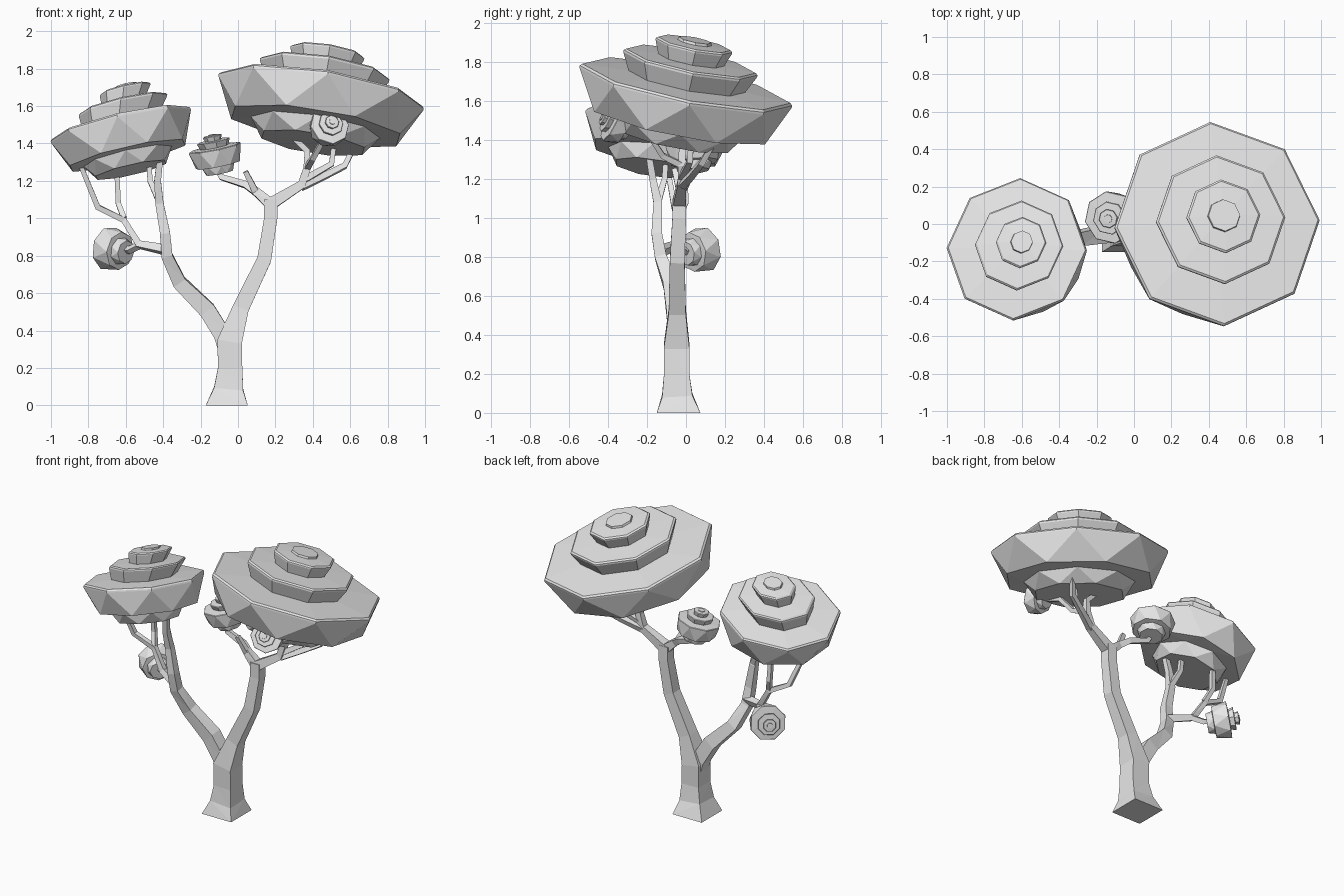
import bpy, bmesh, math
from mathutils import Vector

cube = bpy.data.objects.get("Cube")
if cube:
    bpy.data.objects.remove(cube, do_unlink=True)

grey = bpy.data.materials.new("plain_grey")
grey.use_nodes = True
grey.diffuse_color = (0.8, 0.8, 0.8, 1)
grey.node_tree.nodes["Principled BSDF"].inputs["Base Color"].default_value = (0.8, 0.8, 0.8, 1)

UP = Vector((0, 0, 1))


def loft(name, rings):
    """Skin a list of equal point rings into a closed, flat-shaded solid."""
    bm = bmesh.new()
    loops = [[bm.verts.new(p) for p in ring] for ring in rings]
    n = len(loops[0])
    walls = []
    for a, b in zip(loops, loops[1:]):
        for i in range(n):
            j = (i + 1) % n
            walls.append(bm.faces.new((a[i], a[j], b[j], b[i])))
    bm.faces.new(loops[0][::-1])
    bm.faces.new(loops[-1])
    bmesh.ops.triangulate(bm, faces=walls, quad_method='SHORT_EDGE')
    bmesh.ops.recalc_face_normals(bm, faces=bm.faces)
    mesh = bpy.data.meshes.new(name)
    bm.to_mesh(mesh)
    bm.free()
    mesh.materials.append(grey)
    obj = bpy.data.objects.new(name, mesh)
    bpy.context.collection.objects.link(obj)


def ngon(sides, radius, phase):
    return [Vector((radius * math.cos(phase + math.tau * i / sides),
                    radius * math.sin(phase + math.tau * i / sides), 0)) for i in range(sides)]


def branch(name, *points):
    """Square-section limb through (x, y, z, half_width) points."""
    pts = [Vector(p[:3]) for p in points]
    rings = []
    for i, p in enumerate(pts):
        if i == 0 and p.z == 0:
            along = UP
        else:
            along = pts[min(i + 1, len(pts) - 1)] - pts[max(i - 1, 0)]
        turn = UP.rotation_difference(along.normalized())
        rings.append([p + turn @ v for v in ngon(4, points[i][3] * math.sqrt(2), math.pi / 4)])
    loft(name, rings)


# Tiered foliage profile: (radius, height, twist in degrees) relative to the widest rim
TIERS = [(.53, -.53, 22), (.63, -.37, 0), (.87, -.36, 22), (1, -.02, 0), (1, 0, 0), (.98, .02, 0),
         (.55, .04, 0), (.63, .2, 0), (.63, .22, 0), (.61, .235, 0),
         (.31, .245, 0), (.36, .37, 0), (.36, .385, 0), (.34, .4, 0), (.16, .41, 0), (.155, .435, 0)]


def foliage(name, rim, axis, radius, rise, drop, phase=0, lean=(0, 0, 0)):
    turn = UP.rotation_difference(Vector(axis).normalized())
    rings = []
    for r, h, twist in TIERS:
        h *= radius * (rise if h > 0 else drop)
        centre = Vector(rim) + Vector(lean) * max(h, 0)
        rings.append([centre + turn @ (v + UP * h)
                      for v in ngon(8, r * radius, math.radians(phase + twist))])
    loft(name, rings)


# Foliage
foliage("large_canopy", (.445, 0, 1.68), (.16, .2, 1), .556, 1, .97, 3)
foliage("small_canopy", (-.628, -.135, 1.5), (-.23, .15, 1), .384, 1.33, 1.23, -2, (.35, .04, 0))
foliage("inner_cluster", (-.125, .035, 1.375), (-.2, -.1, 1), .142, 1.2, 1.8, 10)
foliage("side_cluster", (-.695, .095, .84), (-.68, .68, .15), .118, 1.4, 2.2, 20)
foliage("front_cluster", (.49, -.385, 1.495), (.25, -.82, .38), .108, 1.2, 1.8, 20)

# Trunk flowing into the right limb
branch("trunk_and_right_limb", (-.06, -.038, 0, .112), (-.05, -.045, .09, .078),
       (-.042, -.048, .2, .065), (-.045, -.048, .34, .066), (.015, -.045, .52, .044),
       (.14, -.045, .78, .038), (.175, -.035, 1.0, .035), (.175, -.035, 1.1, .035))

# Right limb twigs
branch("inner_cluster_twig", (.17, -.035, 1.08, .03), (.1, -.03, 1.14, .022),
       (.04, 0, 1.18, .018), (-.09, .02, 1.22, .015), (-.12, .03, 1.28, .014))
branch("short_twig", (.1, -.03, 1.13, .018), (.04, -.06, 1.25, .013))
branch("canopy_branch", (.18, -.035, 1.08, .032), (.34, -.02, 1.18, .023), (.37, -.02, 1.27, .02),
       (.37, -.02, 1.36, .016), (.23, -.03, 1.5, .013))
branch("outer_twig", (.34, -.02, 1.17, .02), (.45, .03, 1.22, .017), (.57, .08, 1.28, .015),
       (.63, .15, 1.4, .013))
branch("middle_twig", (.36, -.02, 1.21, .018), (.5, .02, 1.29, .015), (.52, .03, 1.45, .013))
branch("front_cluster_twig", (.37, -.02, 1.27, .016), (.4, -.12, 1.32, .014),
       (.45, -.18, 1.41, .013), (.46, -.29, 1.45, .013))

# Left limb and its twigs
branch("left_limb", (-.06, -.048, .28, .04), (-.085, -.048, .38, .046), (-.165, -.055, .51, .045),
       (-.315, -.08, .66, .037), (-.38, -.13, .8, .03), (-.39, -.15, .92, .027),
       (-.42, -.145, 1.08, .022), (-.43, -.17, 1.2, .018), (-.41, -.2, 1.38, .015))
branch("left_limb_fork", (-.415, -.145, 1.08, .018), (-.47, -.11, 1.2, .014), (-.48, -.1, 1.36, .013))
branch("left_side_branch", (-.38, -.13, .83, .024), (-.53, -.06, .86, .019),
       (-.61, -.04, .99, .016), (-.75, -.06, 1.06, .015), (-.84, -.1, 1.28, .012))
branch("left_upright_twig", (-.61, -.04, 1.0, .015), (-.64, 0, 1.08, .014), (-.65, -.01, 1.3, .013))
branch("side_cluster_twig", (-.52, -.06, .86, .016), (-.58, -.01, .83, .015), (-.64, .04, .835, .014))
